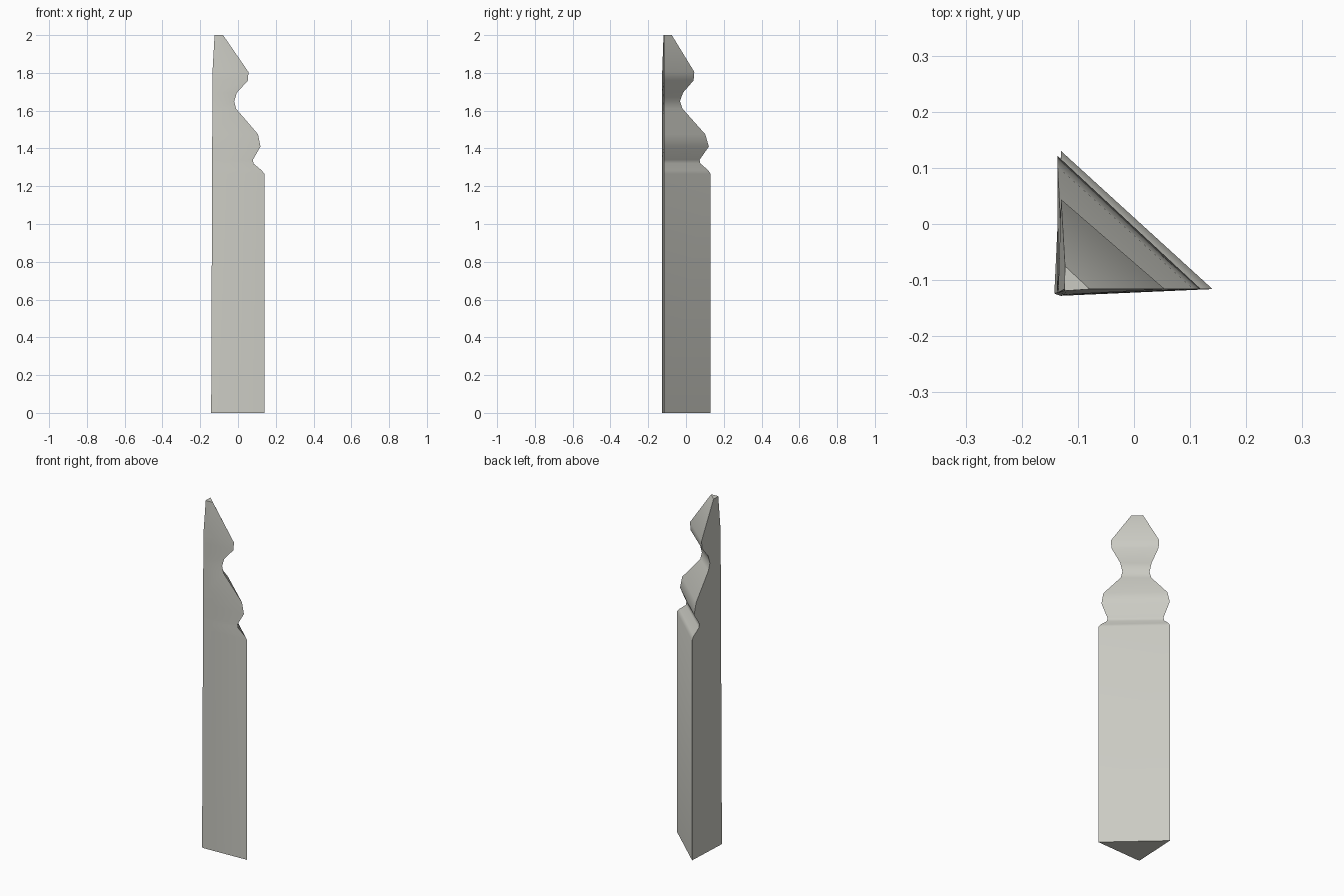
import bpy, bmesh, math

if "Cube" in bpy.data.objects:
    bpy.data.objects.remove(bpy.data.objects["Cube"])

# Turned profile: (height, x of the right corner, y of the rear corner)
PROFILE = [
    (0.00, 0.140, 0.130), (1.265, 0.140, 0.130), (1.285, 0.124, 0.117),
    (1.32, 0.082, 0.076), (1.34, 0.079, 0.072), (1.41, 0.119, 0.121),
    (1.475, 0.106, 0.102), (1.61, -0.010, -0.018), (1.65, -0.020, -0.032),
    (1.695, -0.006, -0.016), (1.76, 0.053, 0.040), (1.805, 0.055, 0.044),
    (2.00, -0.079, -0.075),
]

def mix(a, b, t):
    return a + (b - a) * t

def section(z, xr, yr):
    """Right-angled corner section with a tiny blunted outer corner."""
    t = min(z / 1.805, 1)
    u = max(0, (z - 1.805) / 0.195)
    cx = mix(mix(-0.142, -0.135, t), -0.124, u)
    cy = mix(mix(-0.127, -0.125, t), -0.119, u)
    bx = mix(-0.130, -0.123, u) - (0.006 if 1.3 < z < 1.5 else 0)
    return [(xr, -0.116, z), (bx, yr, z), (cx, cy + 0.003, z),
            (cx + 0.009 * (1 - u) + 0.002, cy - 0.001 * (1 - u), z)]

# Post: sections joined into one closed solid
bm = bmesh.new()
rings = [[bm.verts.new(p) for p in section(*row)] for row in PROFILE]
for low, high in zip(rings, rings[1:]):
    for i in range(4):
        j = (i + 1) % 4
        bm.faces.new((low[i], low[j], high[j], high[i]))
bm.faces.new(list(reversed(rings[0])))
bm.faces.new(rings[-1])
bmesh.ops.recalc_face_normals(bm, faces=bm.faces[:])
mesh = bpy.data.meshes.new("corner_post")
bm.to_mesh(mesh)
bm.free()
post = bpy.data.objects.new("corner_post", mesh)
bpy.context.collection.objects.link(post)

# Single stone grey colour
mat = bpy.data.materials.new("warm grey")
mat.diffuse_color = (0.60, 0.60, 0.55, 1)
mat.use_nodes = True
mat.node_tree.nodes["Principled BSDF"].inputs["Base Color"].default_value = mat.diffuse_color
mesh.materials.append(mat)

# Soft mouldings, sharp corners
bpy.context.view_layer.objects.active = post
post.select_set(True)
bpy.ops.object.shade_smooth_by_angle(angle=math.radians(50))
